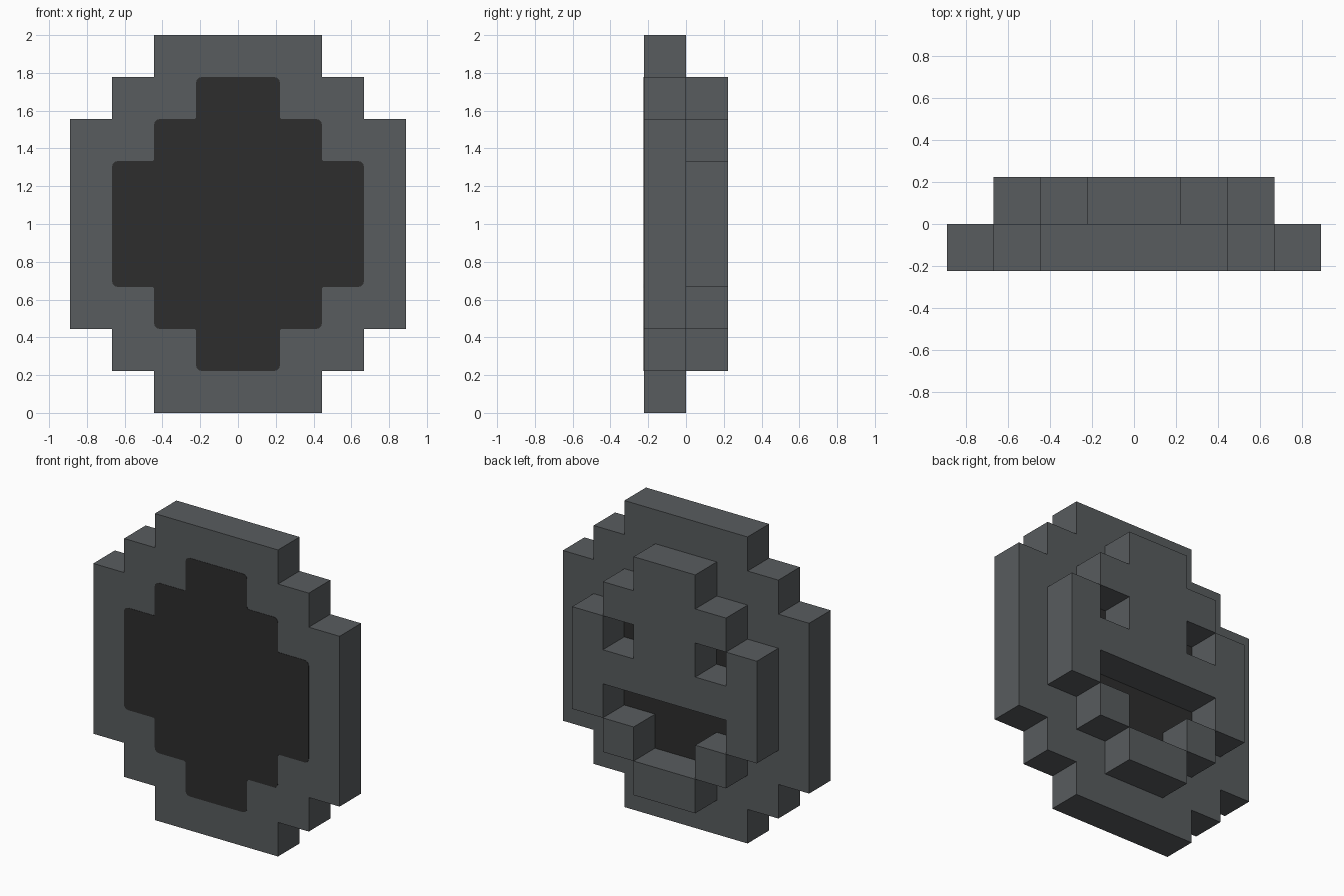
import bpy
import bmesh

if "Cube" in bpy.data.objects:
    bpy.data.objects.remove(bpy.data.objects["Cube"], do_unlink=True)

U = 2 / 9          # one block
LIFT = 0.002       # how far the thin plates stand proud


def make_material(name, colour):
    mat = bpy.data.materials.new(name)
    mat.use_nodes = True
    mat.diffuse_color = (*colour, 1)
    mat.node_tree.nodes["Principled BSDF"].inputs["Base Color"].default_value = (*colour, 1)
    return mat


def stepped(half_widths, first_row):
    """Symmetric set of (column, row) blocks, one half width per row."""
    return {(x, first_row + i) for i, h in enumerate(half_widths) for x in range(-h, h)}


def block_part(name, cells, y0, y1, mat, rounded=False):
    """Extrude a set of blocks from y0 to y1, with clean merged faces."""
    bm = bmesh.new()

    def face(*points):
        bm.faces.new([bm.verts.new((x * U, y, z * U)) for x, y, z in points])

    for x, z in cells:
        a, b, c, d = (x, z), (x + 1, z), (x + 1, z + 1), (x, z + 1)
        face(*[(px, y0, pz) for px, pz in (a, b, c, d)])
        face(*[(px, y1, pz) for px, pz in (d, c, b, a)])
        sides = (((0, -1), a, b), ((1, 0), b, c), ((0, 1), c, d), ((-1, 0), d, a))
        for (dx, dz), p, q in sides:
            if (x + dx, z + dz) not in cells:
                face((p[0], y0, p[1]), (p[0], y1, p[1]), (q[0], y1, q[1]), (q[0], y0, q[1]))
    bmesh.ops.remove_doubles(bm, verts=bm.verts, dist=1e-5)
    bmesh.ops.recalc_face_normals(bm, faces=bm.faces)
    bmesh.ops.dissolve_limit(bm, angle_limit=0.02, verts=bm.verts, edges=bm.edges)

    # Soften the outline: outer corners more than inner ones
    if rounded:
        for convex, radius in ((True, 0.03), (False, 0.012)):
            corners = []
            for e in bm.edges:
                v = e.verts[0].co - e.verts[1].co
                along_y = abs(v.y) > 1e-4 and abs(v.x) + abs(v.z) < 1e-5
                if along_y and e.calc_face_angle(0) > 1.2 and e.is_convex == convex:
                    corners.append(e)
            bmesh.ops.bevel(bm, geom=corners, offset=radius, segments=3,
                            profile=0.5, affect='EDGES')

    mesh = bpy.data.meshes.new(name)
    bm.to_mesh(mesh)
    bm.free()
    mesh.materials.append(mat)
    obj = bpy.data.objects.new(name, mesh)
    bpy.context.collection.objects.link(obj)
    return obj


grey = make_material("slate grey", (0.098, 0.107, 0.113))
dark = make_material("charcoal", (0.027, 0.027, 0.027))

# Outlines of the large disc and the smaller face
disc = stepped([2, 3, 4, 4, 4, 4, 4, 3, 2], 0)
inner = stepped([1, 2, 3, 3, 3, 2, 1], 1)

# Openings through the face
eyes = {(-2, 5), (1, 5)}
mouth = stepped([1, 2], 2)

block_part("backing_disc", disc, -U, 0, grey)
block_part("front_panel", inner, -U - LIFT, -U + LIFT, dark, rounded=True)
block_part("raised_face", inner - eyes - mouth, 0, U, grey)
block_part("eye_and_mouth_lining", eyes | mouth, -LIFT, LIFT, dark)
